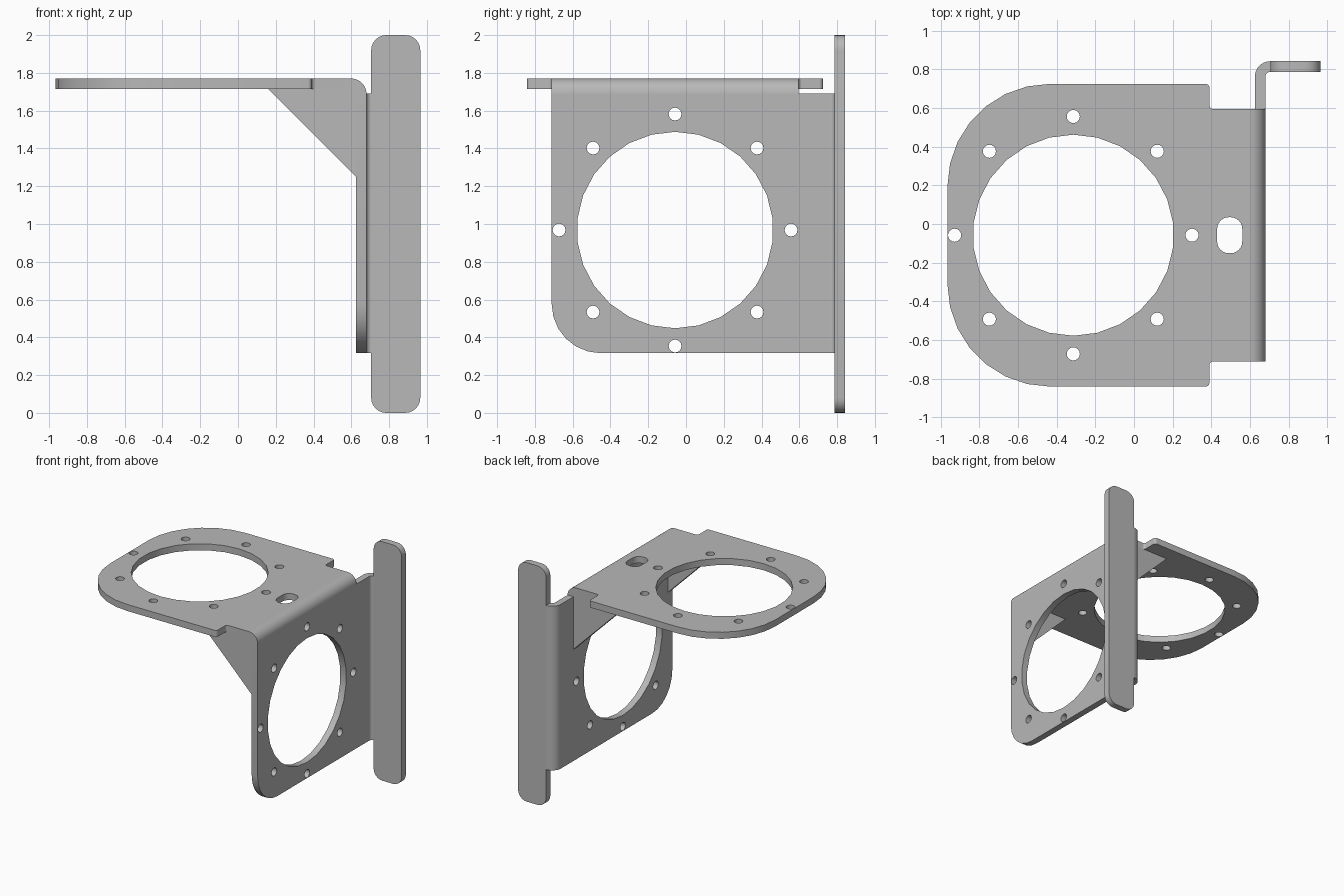
import bpy, bmesh
from math import sin, cos, pi, radians
from mathutils import Matrix, Vector

cube = bpy.data.objects.get("Cube")
if cube:
    bpy.data.objects.remove(cube, do_unlink=True)

# Shared sheet dimensions
T = 0.055                      # sheet thickness
R_OUT, R_IN = 0.08, 0.025      # bend radii
MID = -0.058                   # y of the hole patterns
HALF = 0.653                   # half width of the bent strip
BEND_Z, BEND_Y = 1.69, 0.762   # bend axes
BOTTOM = 0.316
FACE_X = 0.68                  # outer face of the side plate

steel = bpy.data.materials.new("grey_steel")
steel.use_nodes = True
steel.diffuse_color = (0.48, 0.48, 0.48, 1)
steel.node_tree.nodes["Principled BSDF"].inputs["Base Color"].default_value = steel.diffuse_color

# Local drawing planes: XY (extrude z), YZ (extrude x), XZ (extrude -y)
XY = Matrix.Identity(4)
YZ = Matrix(((0, 0, 1, 0), (1, 0, 0, 0), (0, 1, 0, 0), (0, 0, 0, 1)))
XZ = Matrix(((1, 0, 0, 0), (0, 0, -1, 0), (0, 1, 0, 0), (0, 0, 0, 1)))


def arc(cx, cy, r, start, end, n):
    angles = [radians(start + (end - start) * i / n) for i in range(n + 1)]
    return [(cx + r * cos(a), cy + r * sin(a)) for a in angles]


def circle(cx, cy, r, n):
    return arc(cx, cy, r, 90, 450, n)[:-1]


def rounded(corners, n=6):
    """Outline from (x, y, radius) right-angled corners."""
    out = []
    for i, (x, y, r) in enumerate(corners):
        p = Vector((x, y))
        if r == 0:
            out.append((x, y))
            continue
        d1 = (Vector(corners[i - 1][:2]) - p).normalized()
        d2 = (Vector(corners[(i + 1) % len(corners)][:2]) - p).normalized()
        c = p + r * (d1 + d2)
        for k in range(n + 1):
            a = pi / 2 * k / n
            out.append(tuple(c - r * (d2 * cos(a) + d1 * sin(a))))
    return out


def sheet(name, loops, plane, low, high):
    """Fill the first loop, cut the others, extrude from low to high."""
    curve = bpy.data.curves.new(name, 'CURVE')
    curve.dimensions = '2D'
    curve.fill_mode = 'BOTH'
    curve.extrude = (high - low) / 2
    for loop in loops:
        spline = curve.splines.new('POLY')
        spline.points.add(len(loop) - 1)
        for point, (u, v) in zip(spline.points, loop):
            point.co = (u, v, 0, 1)
        spline.use_cyclic_u = True
    obj = bpy.data.objects.new(name, curve)
    bpy.context.collection.objects.link(obj)
    bpy.ops.object.select_all(action='DESELECT')
    obj.select_set(True)
    bpy.context.view_layer.objects.active = obj
    bpy.ops.object.convert(target='MESH')
    obj = bpy.context.view_layer.objects.active
    obj.name = name
    mesh = obj.data
    mesh.transform(plane @ Matrix.Translation((0, 0, (low + high) / 2)))
    bm = bmesh.new()
    bm.from_mesh(mesh)
    bmesh.ops.remove_doubles(bm, verts=bm.verts, dist=0.0002)
    bmesh.ops.recalc_face_normals(bm, faces=bm.faces)
    bm.to_mesh(mesh)
    bm.free()
    mesh.materials.clear()
    mesh.materials.append(steel)
    bpy.ops.object.shade_smooth_by_angle(angle=radians(30))
    return obj


def hole_pattern(cx, cy):
    """Large opening ringed by eight bolt holes."""
    holes = [circle(cx, cy, 0.52, 26)]
    for i in range(8):
        a = pi / 4 * i
        holes.append(circle(cx + 0.614 * cos(a), cy + 0.614 * sin(a), 0.034, 16))
    return holes


def bend(cx, cy, start, end):
    return arc(cx, cy, R_OUT, start, end, 8) + arc(cx, cy, R_IN, end, start, 8)


# Top plate: rounded free end, stepped in near the bend, with a slot
wide, step, top = 0.783, 0.39, BEND_Z + R_OUT
axis_x = FACE_X - R_OUT
top_outline = rounded([
    (-0.965, MID - wide, 0.53), (step, MID - wide, 0.02),
    (step, MID - HALF, 0.02), (axis_x, MID - HALF, 0),
    (axis_x, MID + HALF, 0), (step, MID + HALF, 0.02),
    (step, MID + wide, 0.02), (-0.965, MID + wide, 0.53)], 7)
slot = rounded([(0.495 + sx * 0.065, MID + sy * 0.093, 0.06)
                for sx, sy in ((-1, -1), (1, -1), (1, 1), (-1, 1))])
sheet("top_plate", [top_outline, slot] + hole_pattern(-0.314, MID), XY, top - T, top)

# Bend from top plate to side plate
sheet("top_bend", [bend(axis_x, BEND_Z, 0, 90)], XZ, -(MID + HALF), -(MID - HALF))

# Side plate
side_outline = rounded([
    (MID - HALF, BOTTOM, 0.26), (BEND_Y, BOTTOM, 0),
    (BEND_Y, BEND_Z, 0), (MID - HALF, BEND_Z, 0)])
sheet("side_plate", [side_outline] + hole_pattern(MID, 0.968), YZ, FACE_X - T, FACE_X)

# Bend from side plate to mounting flange
flange_x = FACE_X + R_IN
sheet("flange_bend", [bend(flange_x, BEND_Y, 90, 180)], XY, BOTTOM, BEND_Z)

# Mounting flange
flange = rounded([(flange_x, 0, 0.08), (0.965, 0, 0.08),
                  (0.965, 2, 0.08), (flange_x, 2, 0.08)])
back = BEND_Y + R_OUT
sheet("mounting_flange", [flange], XZ, -back, T - back)

# Triangular gussets flush with both ends of the bend
inner_x, under = FACE_X - T, top - T
gusset = [(0.16, under), (inner_x, 1.25)] + arc(axis_x, BEND_Z, R_IN, 0, 90, 8)
for name, y in (("front_gusset", MID - HALF), ("back_gusset", MID + HALF - T)):
    sheet(name, [gusset], XZ, -(y + T), -y)
